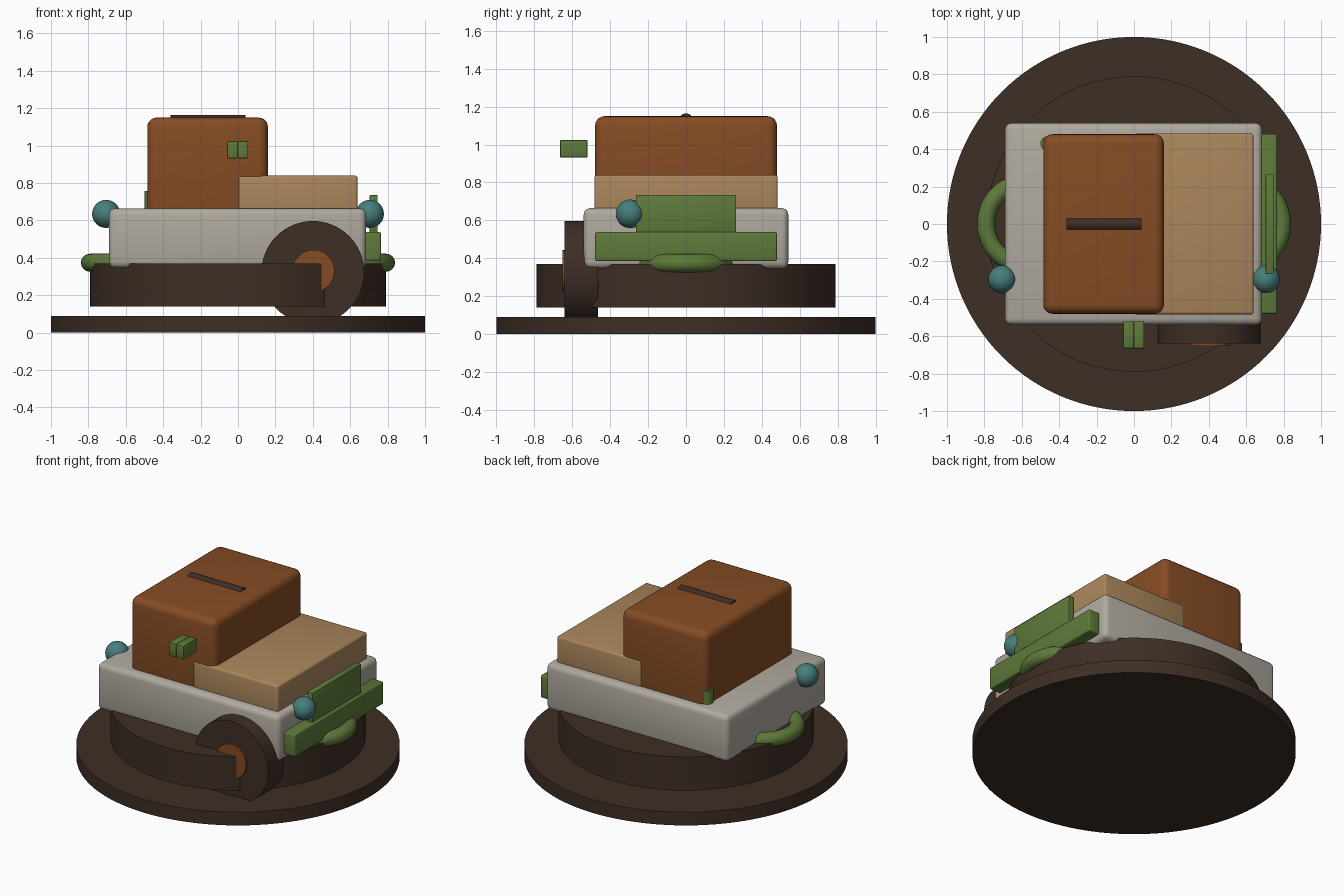
import bpy, math

if "Cube" in bpy.data.objects:
    bpy.data.objects.remove(bpy.data.objects["Cube"])


def material(name, rgb):
    """Flat colour from 0-255 sRGB values."""
    m = bpy.data.materials.new(name)
    lin = [((c / 255 + 0.055) / 1.055) ** 2.4 for c in rgb]
    m.diffuse_color = (*lin, 1)
    m.use_nodes = True
    m.node_tree.nodes["Principled BSDF"].inputs["Base Color"].default_value = m.diffuse_color
    return m


DARK = material("dark brown", (62, 46, 37))
RUST = material("rust orange", (134, 76, 36))
TAN = material("tan", (170, 134, 92))
STONE = material("warm grey", (176, 170, 159))
GREEN = material("leaf green", (94, 122, 58))
TEAL = material("teal", (70, 126, 124))


def finish(name, mat):
    ob = bpy.context.object
    ob.name = name
    ob.data.materials.append(mat)
    bpy.ops.object.shade_smooth_by_angle(angle=math.radians(35))
    return ob


def box(name, mat, x, y, z, bevel=0.01, segments=3):
    """Rounded box given by its (min, max) extents."""
    mid = [(a + b) / 2 for a, b in (x, y, z)]
    bpy.ops.mesh.primitive_cube_add(size=1, location=mid)
    ob = bpy.context.object
    ob.scale = [b - a for a, b in (x, y, z)]
    bpy.ops.object.transform_apply(location=False, rotation=False, scale=True)
    mod = ob.modifiers.new("rounding", 'BEVEL')
    mod.width = bevel
    mod.segments = segments
    bpy.ops.object.modifier_apply(modifier=mod.name)
    return finish(name, mat)


def cylinder(name, mat, radius, depth, loc, rot=(0, 0, 0), sides=64):
    bpy.ops.mesh.primitive_cylinder_add(vertices=sides, radius=radius, depth=depth,
                                        location=loc, rotation=rot)
    return finish(name, mat)


SIDEWAYS = (math.pi / 2, 0, 0)
ALONG_X = (0, math.pi / 2, 0)

# Round base and raised drum floating just above it
cylinder("base_disc", DARK, 1.0, 0.09, (0, 0, 0.045), sides=128)
cylinder("drum", DARK, 0.79, 0.23, (0, 0, 0.255), sides=128)

# Body, cabin and deck
box("body", STONE, (-0.69, 0.685), (-0.54, 0.54), (0.345, 0.665), 0.035)
box("cabin", RUST, (-0.485, 0.16), (-0.48, 0.48), (0.6, 1.15), 0.05, 5)
box("deck", TAN, (0.0, 0.64), (-0.484, 0.484), (0.6, 0.84), 0.015)

# Roof bar half sunk into the cabin top
cylinder("roof_bar", DARK, 0.037, 0.4, (-0.16, 0, 1.128), ALONG_X, 24)

# Front wheel and hub
cylinder("wheel", DARK, 0.275, 0.175, (0.4, -0.5525, 0.322), SIDEWAYS)
cylinder("wheel_hub", RUST, 0.113, 0.1, (0.403, -0.602, 0.33), SIDEWAYS, 32)

# Floating pair of small blocks ahead of the cabin
for i, (a, b) in enumerate(((-0.058, -0.002), (-0.002, 0.054))):
    box(f"front_block_{i + 1}", GREEN, (a, b), (-0.665, -0.52), (0.932, 1.024), 0.006, 2)

# Side rail and upper panel on the right
box("side_rail", GREEN, (0.67, 0.765), (-0.48, 0.48), (0.385, 0.538), 0.01)
box("side_panel", GREEN, (0.703, 0.747), (-0.265, 0.265), (0.52, 0.735), 0.005, 2)

# Small post at the rear left cabin corner
cylinder("rear_post", GREEN, 0.04, 0.115, (-0.46, 0.43, 0.7), sides=24)

# Lamps and ring handles on both sides
for side, s in (("left", -1), ("right", 1)):
    bpy.ops.mesh.primitive_uv_sphere_add(segments=32, ring_count=16, radius=0.075,
                                         location=(s * 0.705, -0.295, 0.635))
    finish(side + "_lamp", TEAL)
    bpy.ops.mesh.primitive_torus_add(major_radius=0.222, minor_radius=0.048,
                                     major_segments=48, minor_segments=16,
                                     location=(s * 0.57, 0, 0.374))
    finish(side + "_handle", GREEN)
